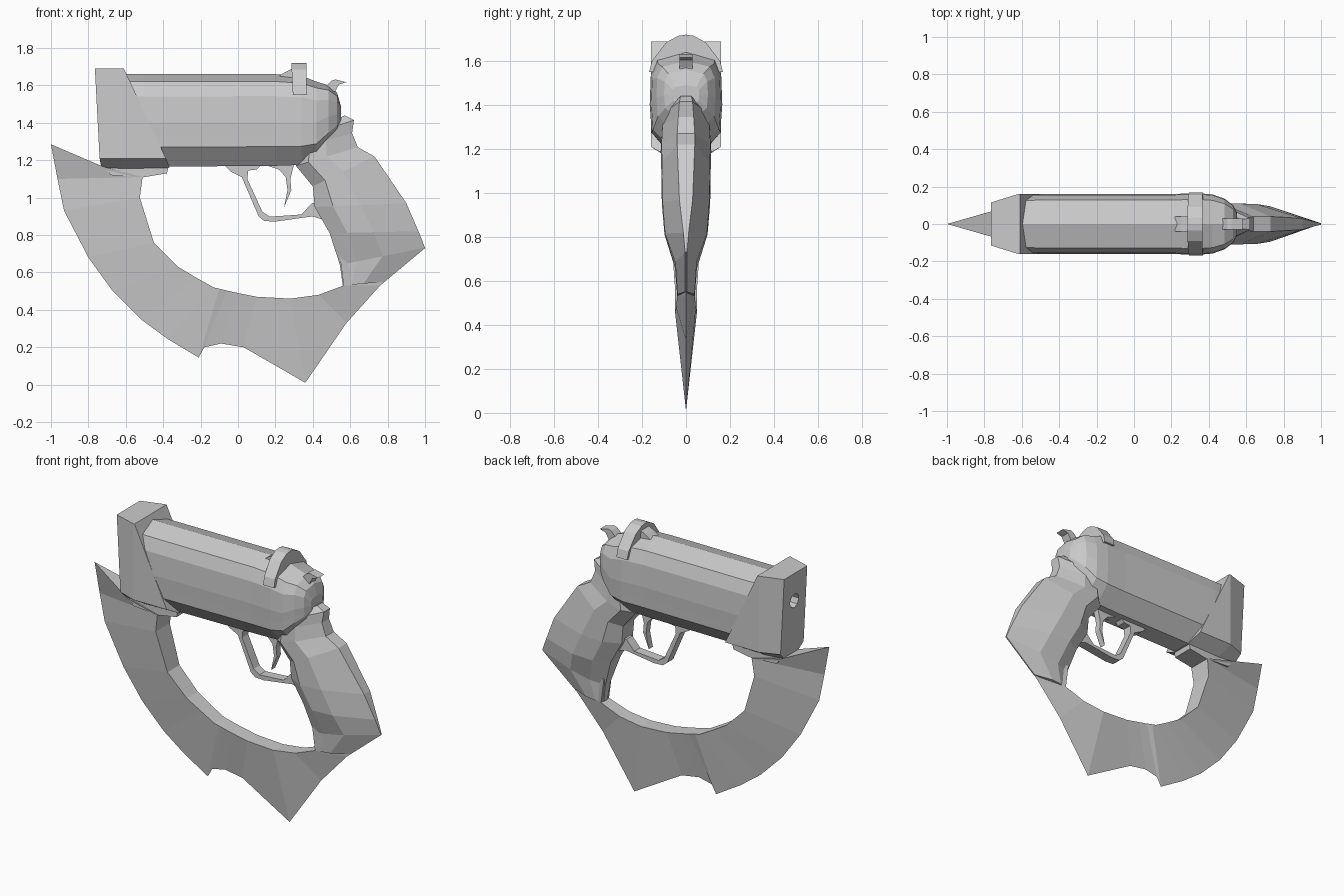
import bpy, bmesh, math


def loft(name, rings):
    """Skin a series of equal-length rings and cap both ends."""
    bm = bmesh.new()
    loops = [[bm.verts.new(p) for p in r] for r in rings]
    n = len(rings[0])
    for a, b in zip(loops, loops[1:]):
        for i in range(n):
            j = (i + 1) % n
            bm.faces.new((a[i], a[j], b[j], b[i]))
    bm.faces.new(loops[0])
    bm.faces.new(loops[-1][::-1])
    bmesh.ops.recalc_face_normals(bm, faces=bm.faces)
    me = bpy.data.meshes.new(name)
    bm.to_mesh(me)
    bm.free()
    ob = bpy.data.objects.new(name, me)
    bpy.context.collection.objects.link(ob)
    return ob


def plate(name, profile, w):
    """Extrude a side (x, z) profile across y."""
    return loft(name, [[(x, y, z) for x, z in profile] for y in (-w, w)])


def mirrored(half):
    """Close a half ring of (x, y, z) points by mirroring it across y = 0."""
    return half + [(x, -y, z) for x, y, z in reversed(half) if y > 0]


# Barrel and rounded receiver: one section scaled along x
section = [(0, 1), (.8, .92), (.97, .76), (1, .48), (.97, .33), (.95, .21), (.4, 0)]
stations = [  # x, top, bottom, half width
    (-.63, 1.66, 1.165, .155), (-.5, 1.66, 1.165, .16), (.2, 1.66, 1.17, .16),
    (.34, 1.65, 1.175, .165), (.42, 1.62, 1.2, .158), (.485, 1.6, 1.28, .135),
    (.53, 1.56, 1.34, .1), (.55, 1.49, 1.4, .06)]
loft("barrel_receiver", [mirrored([(x, u * w, b + v * (t - b)) for u, v in section])
                         for x, t, b, w in stations])

# Muzzle block with slanted back and tapered nose
muzzle = loft("muzzle_block", [mirrored(h) for h in (
    [(-.765, .115, 1.69), (-.74, .115, 1.21), (-.73, .06, 1.155)],
    [(-.62, .16, 1.69), (-.62, .16, 1.21), (-.6, .07, 1.155)],
    [(-.61, .16, 1.69), (-.385, .16, 1.21), (-.365, .07, 1.16)])])

# Bore cut into the muzzle
bpy.ops.mesh.primitive_cylinder_add(vertices=8, radius=.045, depth=.3,
                                    location=(-.76, 0, 1.51), rotation=(0, math.pi / 2, 0))
cutter = bpy.context.object
cutter.name = "bore_cutter"
cutter.hide_render = True
cutter.hide_viewport = True
cutter.display_type = 'WIRE'
bore = muzzle.modifiers.new("bore", 'BOOLEAN')
bore.object = cutter
bore.solver = 'EXACT'

# Rear sight band and its ramp
band = [(0, 1.72), (.035, 1.715), (.09, 1.685), (.155, 1.6), (.168, 1.55)]
loft("rear_sight", [mirrored([(x + s * (1.72 - z), y, z) for y, z in band])
                    for x, s in ((.285, .05), (.365, .02))])
plate("sight_ramp", [(.22, 1.65), (.25, 1.67), (.29, 1.69), (.3, 1.64)], .04)

# Hammer
plate("hammer", [(.46, 1.57), (.475, 1.6), (.5, 1.625), (.52, 1.632), (.58, 1.617),
                 (.54, 1.605), (.52, 1.57), (.51, 1.53)], .03)

# Grip: front point, back point, half width, half width of the back spine
grip = [
    (.47, 1.39, .57, 1.44, .05, .025), (.4, 1.34, .62, 1.415, .085, .03),
    (.33, 1.27, .61, 1.345, .11, .035), (.31, 1.17, .64, 1.27, .115, .04),
    (.4, 1.06, .73, 1.22, .112, .04), (.41, .95, .9, .97, .11, .03),
    (.49, .81, .965, .82, .098, .012), (.545, .64, 1.0, .732, .05, .004),
    (.56, .53, .78, .55, .04, .004)]
rings = []
for fx, fz, bx, bz, w, s in grip:
    spec = [(0, .5 * w), (.2, w), (.5, w * .97), (1, s)]
    rings.append(mirrored([(fx + (bx - fx) * t, y, fz + (bz - fz) * t) for t, y in spec]))
loft("grip", rings)

# Curved blade: sharp outer edge point, inner edge point, inner half width
blade = [
    (-1, 1.285, -.72, 1.165, .08), (-.965, 1.1, -.51, 1.11, .075),
    (-.93, .93, -.525, 1.0, .07), (-.8, .68, -.45, .76, .06),
    (-.67, .5, -.32, .63, .055), (-.52, .35, -.22, .57, .05),
    (-.38, .247, -.13, .52, .05), (-.21, .145, -.1, .513, .05),
    (-.18, .2, -.06, .503, .05), (-.09, .22, .0, .49, .05),
    (.03, .2, .1, .47, .05), (.36, .01, .28, .46, .05),
    (.58, .33, .43, .48, .045), (.76, .53, .565, .53, .04),
    (1.0, .73, .545, .68, .04)]
loft("blade", [[(ox, 0, oz), (ix, w, iz), (ix, -w, iz)] for ox, oz, ix, iz, w in blade])

# Lug joining blade to muzzle
plate("blade_lug", [(-.72, 1.17), (-.37, 1.17), (-.38, 1.13), (-.51, 1.108), (-.68, 1.12)], .07)

# Trigger guard and trigger
plate("trigger_guard", [
    (-.08, 1.18), (-.04, 1.14), (.02, 1.11), (.11, .9), (.14, .875), (.2, .872),
    (.4, .9), (.46, .88), (.47, .98), (.395, .97), (.34, .91), (.17, .898),
    (.13, .925), (.05, 1.1), (.055, 1.145), (.1, 1.15), (.13, 1.18)], .03)
plate("trigger", [(.13, 1.18), (.22, 1.15), (.255, 1.11), (.265, 1.04), (.245, .945),
                  (.285, 1.04), (.28, 1.1), (.3, 1.18)], .02)
